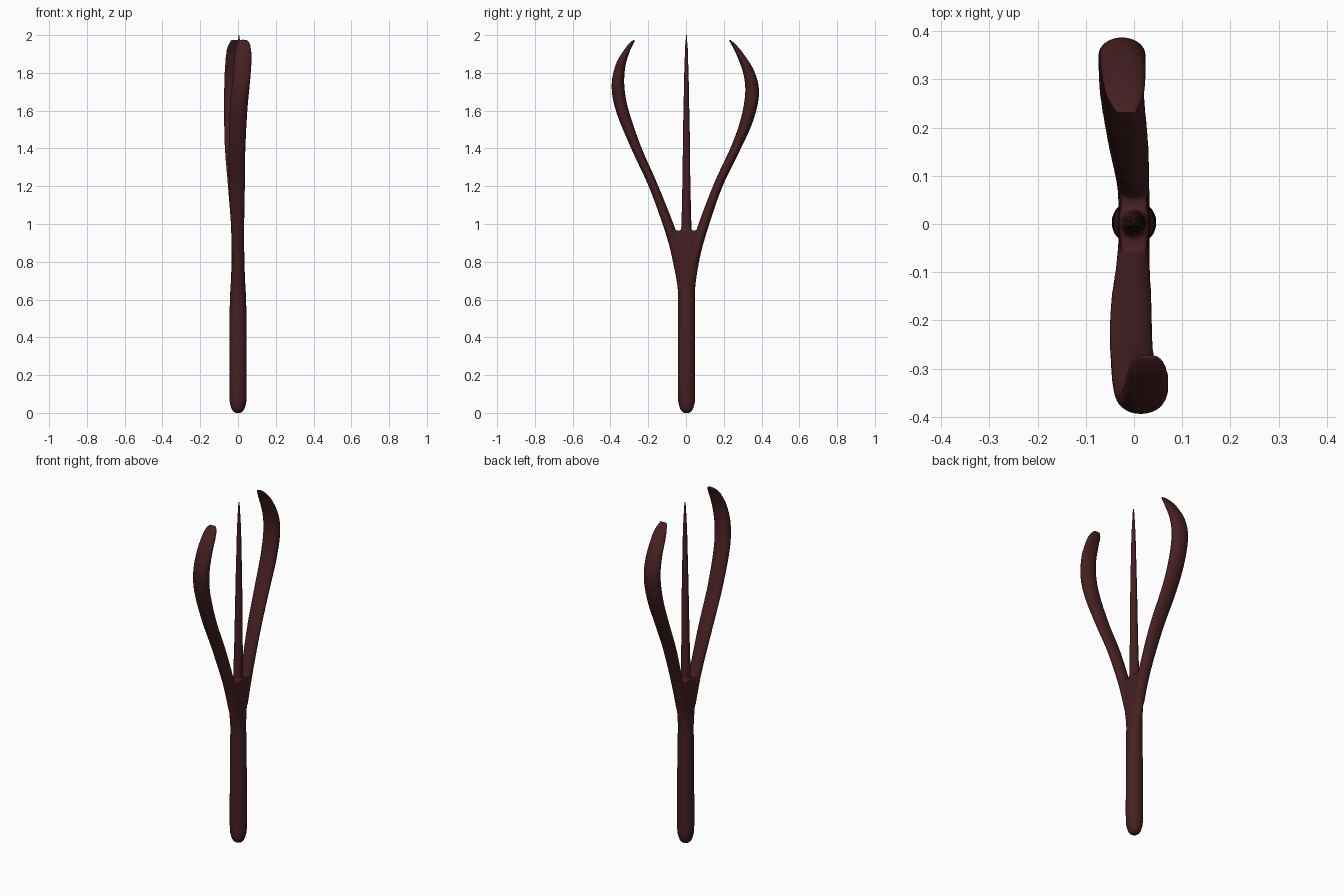
import bpy, bmesh, math

if "Cube" in bpy.data.objects:
    bpy.data.objects.remove(bpy.data.objects["Cube"])

SIDES = 24


def smooth_rows(rows, steps=6):
    """Catmull-Rom interpolation through rows of numbers."""
    out = []
    for i in range(len(rows) - 1):
        a, b = rows[max(i - 1, 0)], rows[i]
        c, d = rows[i + 1], rows[min(i + 2, len(rows) - 1)]
        for s in range(steps):
            t = s / steps
            out.append([0.5 * (2 * q + (r - p) * t + (2 * p - 5 * q + 4 * r - w) * t * t
                               + (3 * q - p - 3 * r + w) * t ** 3)
                        for p, q, r, w in zip(a, b, c, d)])
    return out + [list(rows[-1])]


def loft(bm, rows):
    """Loft ellipses; row = z, y, x, half thickness in the yz plane, half width in x."""
    rows = smooth_rows(rows)
    rings = []
    for i, (z, y, x, thick, wide) in enumerate(rows):
        p, n = rows[max(i - 1, 0)], rows[min(i + 1, len(rows) - 1)]
        ang = math.atan2(n[1] - p[1], n[0] - p[0])
        ny, nz = math.cos(ang), -math.sin(ang)
        thick, wide = max(thick, 0.002), max(wide, 0.002)
        ring = []
        for k in range(SIDES):
            a = 2 * math.pi * k / SIDES
            d = thick * math.sin(a)
            ring.append(bm.verts.new((x + wide * math.cos(a), y + ny * d, z + nz * d)))
        rings.append(ring)
    for lo, hi in zip(rings, rings[1:]):
        for k in range(SIDES):
            j = (k + 1) % SIDES
            bm.faces.new((lo[k], lo[j], hi[j], hi[k]))
    bm.faces.new(rings[0][::-1])
    bm.faces.new(rings[-1])


bm = bmesh.new()

# Rounded handle flaring into the flat fork
loft(bm, [(0.0, .003, 0, .014, .014), (0.012, .003, 0, .029, .029), (0.04, .003, 0, .040, .040),
          (0.09, .003, 0, .046, .046), (0.3, .003, 0, .046, .046), (0.58, .003, 0, .045, .044),
          (0.68, .002, 0, .049, .039), (0.8, 0, 0, .070, .034), (0.9, 0, 0, .092, .033),
          (0.965, 0, 0, .100, .030)])

# Front prong, hooked inward with a chisel tip
loft(bm, [(0.80, -.035, 0, .030, .033), (0.97, -.085, -.002, .028, .035),
          (1.2, -.172, -.006, .024, .043), (1.4, -.262, -.005, .026, .045),
          (1.6, -.337, .003, .033, .047), (1.73, -.360, .014, .034, .048),
          (1.84, -.346, .024, .026, .047), (1.92, -.311, .028, .015, .043),
          (1.955, -.288, .028, .009, .036), (1.975, -.272, .028, .004, .022)])

# Back prong, slightly sharper hook
loft(bm, [(0.80, .035, 0, .030, .033), (0.97, .085, -.002, .028, .034),
          (1.2, .168, -.012, .024, .042), (1.4, .262, -.024, .026, .046),
          (1.55, .322, -.026, .033, .048), (1.69, .350, -.025, .037, .049),
          (1.8, .333, -.023, .030, .048), (1.9, .284, -.020, .017, .044),
          (1.945, .254, -.018, .010, .036), (1.975, .230, -.017, .004, .022)])

# Straight centre spike
loft(bm, [(0.85, .002, 0, .032, .030), (1.0, .002, 0, .027, .026), (1.2, .002, .002, .022, .023),
          (1.5, .002, .004, .018, .019), (1.8, .002, .005, .012, .013), (1.93, .002, .005, .008, .008),
          (2.004, .002, .005, .004, .004)])

bmesh.ops.recalc_face_normals(bm, faces=bm.faces)
mesh = bpy.data.meshes.new("three_pronged_fork")
bm.to_mesh(mesh)
bm.free()
fork = bpy.data.objects.new("three_pronged_fork", mesh)
bpy.context.collection.objects.link(fork)

# Fuse the parts into one smooth skin
remesh = fork.modifiers.new("fuse", 'REMESH')
remesh.mode = 'VOXEL'
remesh.voxel_size = 0.005
remesh.use_smooth_shade = True
soften = fork.modifiers.new("soften", 'SMOOTH')
soften.factor = 0.5
soften.iterations = 5

# Dark red-brown finish
mat = bpy.data.materials.new("dark_brown")
mat.diffuse_color = (0.06, 0.014, 0.016, 1)
mat.use_nodes = True
mat.node_tree.nodes["Principled BSDF"].inputs["Base Color"].default_value = mat.diffuse_color
mesh.materials.append(mat)
for poly in mesh.polygons:
    poly.use_smooth = True
